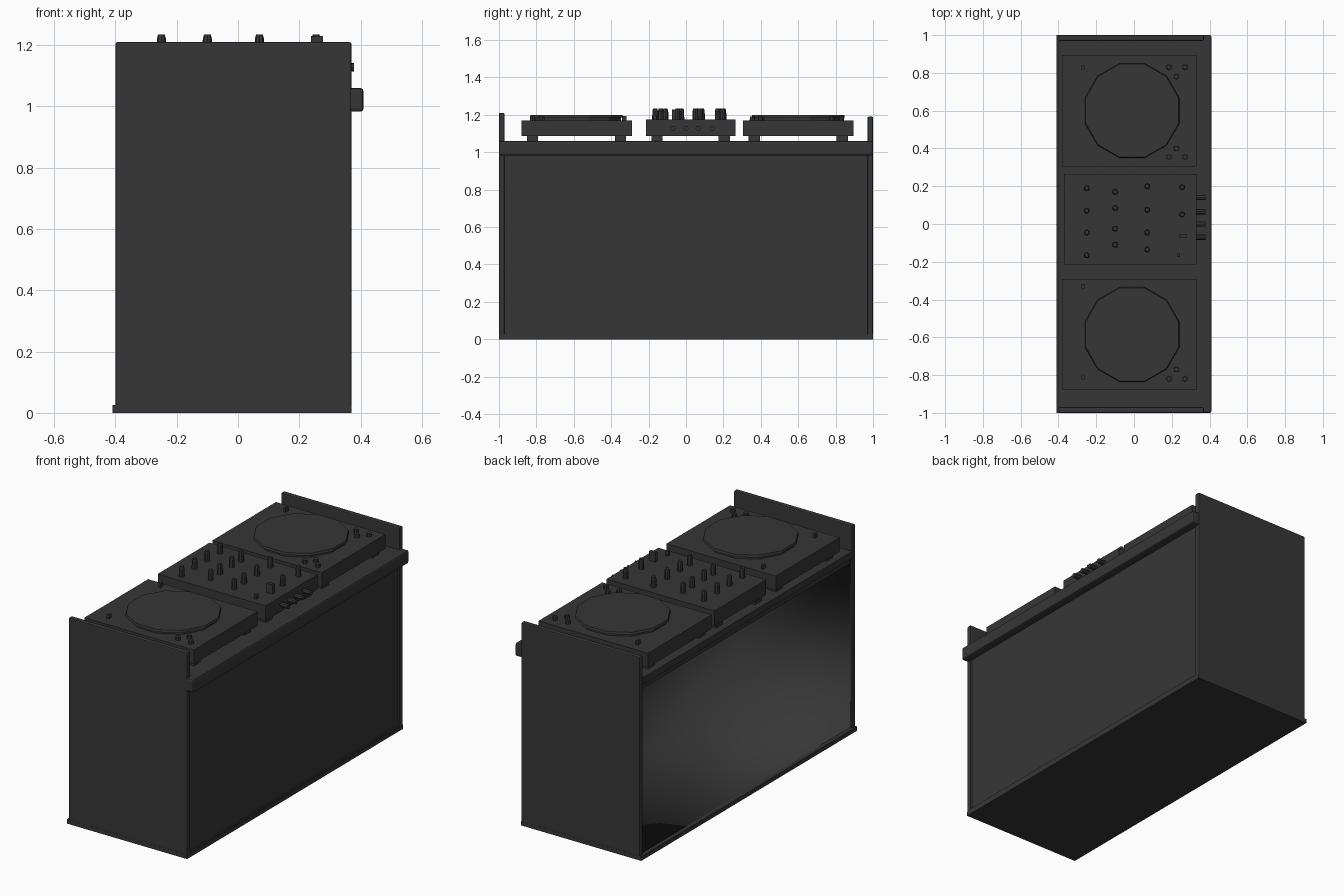
import bpy, bmesh, math
from mathutils import Matrix, Vector

if "Cube" in bpy.data.objects:
    bpy.data.objects.remove(bpy.data.objects["Cube"], do_unlink=True)

charcoal = bpy.data.materials.new("charcoal")
charcoal.use_nodes = True
colour = (0.037, 0.037, 0.037, 1)
charcoal.diffuse_color = colour
charcoal.node_tree.nodes["Principled BSDF"].inputs["Base Color"].default_value = colour


def finish(name, bm, smooth=False):
    mesh = bpy.data.meshes.new(name)
    bm.to_mesh(mesh)
    bm.free()
    mesh.materials.append(charcoal)
    for f in mesh.polygons:
        f.use_smooth = smooth
    ob = bpy.data.objects.new(name, mesh)
    bpy.context.collection.objects.link(ob)
    return ob


def add_box(bm, x, y, z):
    size = Vector((x[1] - x[0], y[1] - y[0], z[1] - z[0]))
    mid = Vector((sum(x), sum(y), sum(z))) / 2
    bmesh.ops.create_cube(bm, size=1, matrix=Matrix.Translation(mid) @ Matrix.Diagonal(size).to_4x4())


def box(name, x, y, z, bevel=0):
    bm = bmesh.new()
    add_box(bm, x, y, z)
    ob = finish(name, bm)
    if bevel:
        mod = ob.modifiers.new("rounding", "BEVEL")
        mod.width = bevel
        mod.segments = 2
    return ob


def add_cylinder(bm, x, y, z0, z1, r0, r1, sides, turn=0):
    place = Matrix.Translation((x, y, (z0 + z1) / 2)) @ Matrix.Rotation(turn, 4, "Z")
    bmesh.ops.create_cone(bm, cap_ends=True, segments=sides, radius1=r0, radius2=r1,
                          depth=z1 - z0, matrix=place)


# Booth shell: floor, end walls, recessed front panel, top and hand rail
box("floor", (-0.41, 0.37), (-1, 1), (0, 0.025))
box("right_end_wall", (-0.4, 0.37), (-1, -0.97), (0.02, 1.21), 0.006)
box("left_end_wall", (-0.4, 0.37), (0.97, 1), (0.02, 1.19), 0.006)
box("front_panel", (0.34, 0.36), (-0.97, 0.97), (0.02, 1.0))
box("bottom_trim", (0.35, 0.368), (-0.97, 0.97), (0.02, 0.035))
box("table_top", (-0.4, 0.37), (-0.97, 0.97), (1.02, 1.06))
box("back_apron", (-0.385, -0.36), (-0.97, 0.97), (0.985, 1.02))
box("front_rail", (0.36, 0.41), (-1, 1), (0.983, 1.06), 0.01)

# Soft-shaded interior lining, open at the back
bm = bmesh.new()
add_box(bm, (-0.39, 0.337), (-0.967, 0.967), (0.028, 1.017))
back = [f for f in bm.faces if f.normal.x < -0.9]
bmesh.ops.delete(bm, geom=back, context="FACES")
bmesh.ops.reverse_faces(bm, faces=bm.faces[:])
finish("interior_lining", bm, smooth=True)


# Record decks
def feet(bm, y0, y1):
    for x in (-0.33, 0.28):
        for y in (y0 + 0.06, y1 - 0.06):
            add_box(bm, (x - 0.03, x + 0.03), (y - 0.03, y + 0.03), (1.06, 1.09))


def deck(side, mid, button_groups, pins):
    box(side + "_deck_body", (-0.38, 0.33), (mid - 0.295, mid + 0.295), (1.087, 1.17))
    bm = bmesh.new()
    feet(bm, mid - 0.295, mid + 0.295)
    finish(side + "_deck_feet", bm)
    bm = bmesh.new()
    turn = math.pi / 12
    add_cylinder(bm, -0.01, mid, 1.17, 1.185, 0.245, 0.245, 12, turn)
    add_cylinder(bm, -0.01, mid, 1.185, 1.198, 0.259, 0.255, 12, turn)
    finish(side + "_platter", bm)
    bm = bmesh.new()
    for y, step in button_groups:
        for x, dy in ((0.225, 0), (0.185, step), (0.27, step)):
            add_cylinder(bm, x, y + dy, 1.165, 1.19, 0.015, 0.013, 8)
    for y in pins:
        add_box(bm, (-0.277, -0.263), (y - 0.012, y + 0.012), (1.165, 1.195))
    finish(side + "_deck_buttons", bm)


deck("left", 0.6, ((0.78, 0.05), (0.4, -0.045)), (0.83,))
deck("right", -0.585, ((-0.77, -0.05),), (-0.33, -0.81))

# Mixer between the decks
box("mixer_body", (-0.37, 0.33), (-0.215, 0.265), (1.087, 1.175))
bm = bmesh.new()
feet(bm, -0.215, 0.265)
finish("mixer_feet", bm)

bm = bmesh.new()
knob_rows = {
    -0.25: (0.19, 0.07, -0.045, -0.165),
    -0.10: (0.17, 0.085, -0.025, -0.11),
    0.07: (0.2, 0.075, -0.045, -0.135),
    0.255: (0.195, 0.05),
}
for x, row in knob_rows.items():
    for y in row:
        add_cylinder(bm, x, y, 1.17, 1.22, 0.016, 0.015, 8)
        add_cylinder(bm, x, y, 1.22, 1.235, 0.015, 0.011, 8)
finish("mixer_knobs", bm)

bm = bmesh.new()
add_box(bm, (0.238, 0.278), (-0.075, -0.055), (1.17, 1.23))
add_box(bm, (0.227, 0.243), (-0.175, -0.157), (1.17, 1.2))
finish("mixer_switches", bm)

# Plugs on the mixer's front edge
bm = bmesh.new()
for y in (0.14, 0.065, 0, -0.07):
    add_cylinder(bm, 0, y, 0.32, 0.378, 0.014, 0.014, 8)
bmesh.ops.transform(bm, verts=bm.verts[:],
                    matrix=Matrix.Translation((0, 0, 1.128)) @ Matrix.Rotation(math.pi / 2, 4, "Y"))
finish("mixer_plugs", bm)
